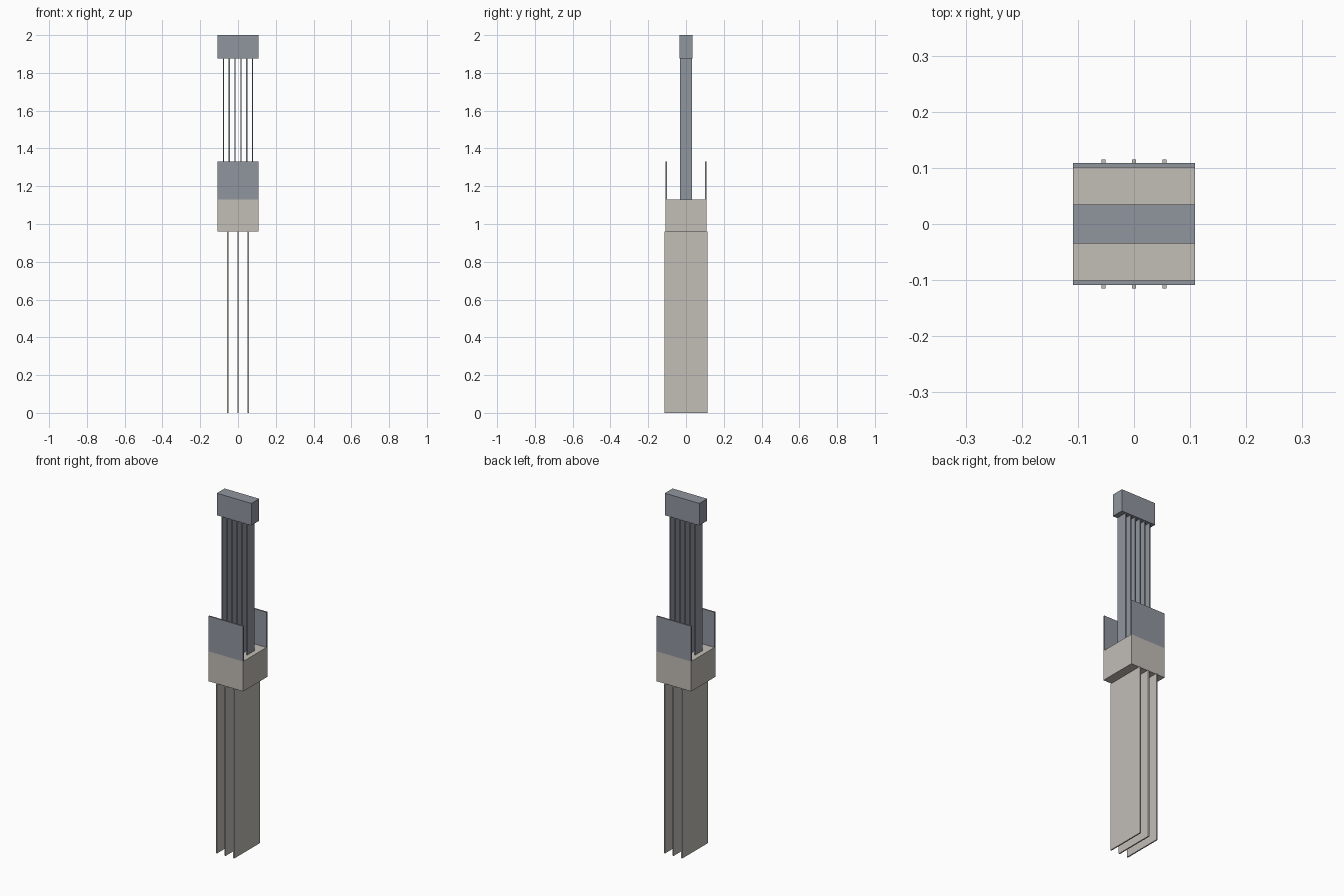
import bpy

cube = bpy.data.objects.get("Cube")
if cube:
    bpy.data.objects.remove(cube, do_unlink=True)


def material(name, rgb):
    mat = bpy.data.materials.new(name)
    mat.use_nodes = True
    color = (*rgb, 1)
    mat.diffuse_color = color
    mat.node_tree.nodes["Principled BSDF"].inputs["Base Color"].default_value = color
    return mat


stone = material("warm stone", (0.54, 0.51, 0.47))
slate = material("slate grey", (0.28, 0.305, 0.345))


def box(name, mat, width, depth, bottom, top, x=0, y=0):
    """Box with a given footprint between two heights."""
    bpy.ops.mesh.primitive_cube_add(size=1, location=(x, y, (bottom + top) / 2))
    obj = bpy.context.object
    obj.name = name
    obj.scale = (width, depth, top - bottom)
    bpy.ops.object.transform_apply(location=False, rotation=False, scale=True)
    obj.data.materials.append(mat)
    return obj


SIDE = 0.217
FIN_TOP, BLOCK_TOP, PLATE_TOP, CAP_BOTTOM = 0.96, 1.13, 1.33, 1.875

# Central block and top cap
box("central_block", stone, SIDE, SIDE, FIN_TOP, BLOCK_TOP)
box("top_cap", slate, SIDE, 0.07, CAP_BOTTOM, 2)

# Upright plates flush with the front and back of the block
plate = 0.008
for name, side in (("front_plate", -1), ("back_plate", 1)):
    box(name, slate, SIDE, plate, BLOCK_TOP, PLATE_TOP, y=side * (SIDE - plate) / 2)

# Lower fins
for i in range(3):
    box(f"lower_fin_{i + 1}", stone, 0.007, 0.23, 0, FIN_TOP, x=(i - 1) * 0.054)

# Upper slats joining block and cap
for i in range(6):
    box(f"upper_slat_{i + 1}", slate, 0.006, 0.062, BLOCK_TOP, CAP_BOTTOM,
        x=(i - 2.5) * 0.031)
